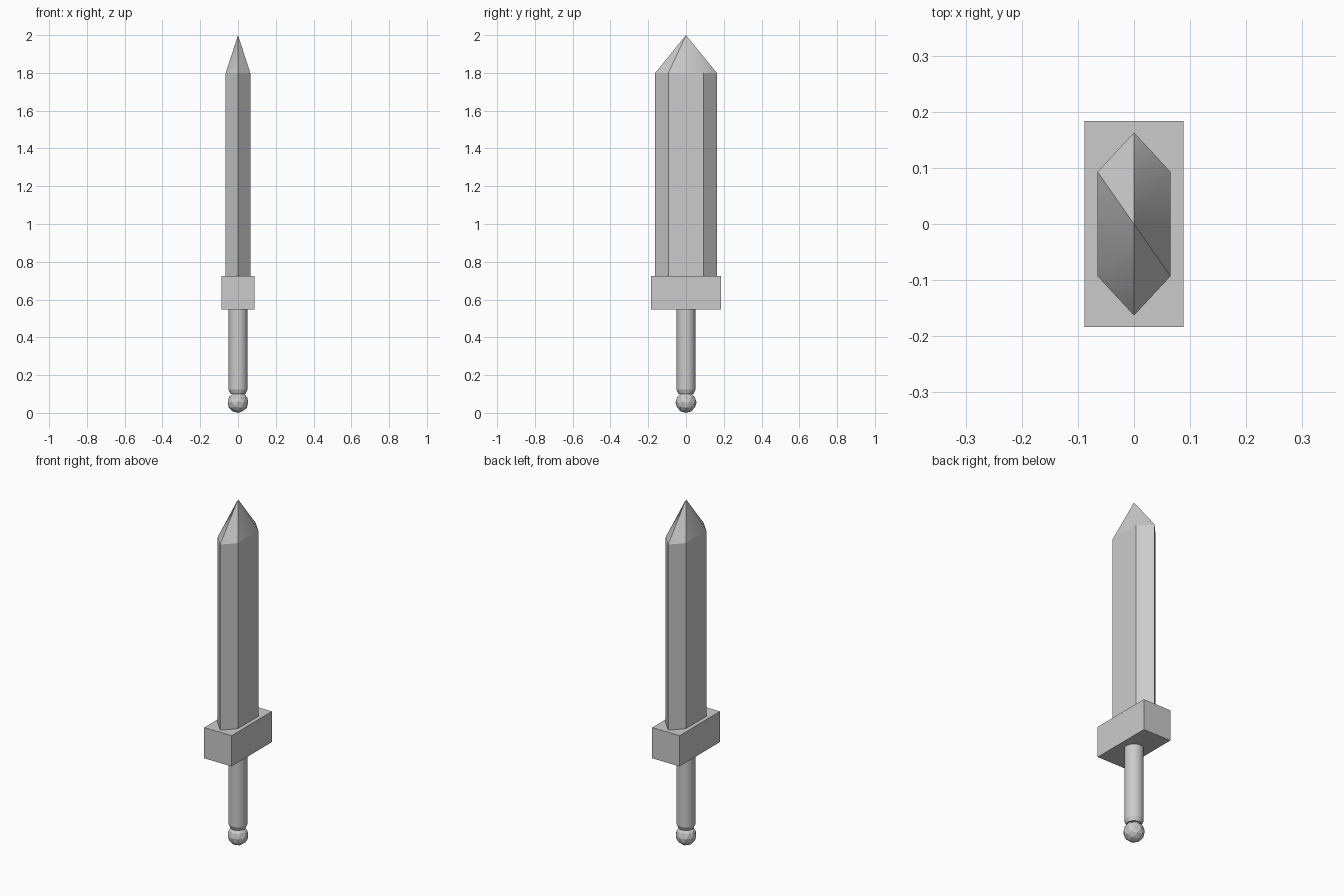
import bpy, bmesh, math

if "Cube" in bpy.data.objects:
    bpy.data.objects.remove(bpy.data.objects["Cube"])

steel = bpy.data.materials.new("plain grey")
steel.diffuse_color = (0.6, 0.6, 0.6, 1.0)
steel.use_nodes = True
steel.node_tree.nodes["Principled BSDF"].inputs["Base Color"].default_value = steel.diffuse_color


def make_object(name, bm):
    bmesh.ops.recalc_face_normals(bm, faces=bm.faces)
    mesh = bpy.data.meshes.new(name)
    bm.to_mesh(mesh)
    bm.free()
    mesh.materials.append(steel)
    obj = bpy.data.objects.new(name, mesh)
    bpy.context.collection.objects.link(obj)
    return obj


# Blade: six-sided prism closed by a pointed tip
outline = [(0, -0.163), (0.065, -0.093), (0.065, 0.093),
           (0, 0.163), (-0.065, 0.093), (-0.065, -0.093)]
bm = bmesh.new()
low = [bm.verts.new((x, y, 0.71)) for x, y in outline]
high = [bm.verts.new((x, y, 1.8)) for x, y in outline]
tip = bm.verts.new((0, 0, 2.0))
bm.faces.new(low[::-1])
for i in range(6):
    j = (i + 1) % 6
    bm.faces.new((low[i], low[j], high[j], high[i]))
    bm.faces.new((high[i], high[j], tip)).smooth = True
# Two opposite tip ridges are soft, every other edge is crisp
for edge in bm.edges:
    soft = tip in edge.verts and (high[2] in edge.verts or high[5] in edge.verts)
    edge.smooth = soft
make_object("blade", bm)

# Guard: plain block
bm = bmesh.new()
bmesh.ops.create_cube(bm, size=1)
bmesh.ops.scale(bm, vec=(0.176, 0.368, 0.178), verts=bm.verts)
bmesh.ops.translate(bm, vec=(0, 0, 0.636), verts=bm.verts)
make_object("guard", bm)

# Grip: round bar with a chamfered lower end
bm = bmesh.new()
sides = 32
rings = []
for radius, z in [(0.04, 0.10), (0.05, 0.123), (0.05, 0.56)]:
    rings.append([bm.verts.new((radius * math.cos(2 * math.pi * k / sides),
                                radius * math.sin(2 * math.pi * k / sides), z))
                  for k in range(sides)])
for a, b in zip(rings, rings[1:]):
    for k in range(sides):
        n = (k + 1) % sides
        bm.faces.new((a[k], a[n], b[n], b[k])).smooth = True
for ring in (rings[0], rings[-1]):
    bm.faces.new(ring)
for edge in bm.edges:
    if abs(edge.verts[0].co.z - edge.verts[1].co.z) < 1e-5:
        edge.smooth = False
make_object("grip", bm)

# Pommel: faceted ball
bm = bmesh.new()
bmesh.ops.create_icosphere(bm, subdivisions=2, radius=0.056)
bmesh.ops.translate(bm, vec=(0, 0, 0.056), verts=bm.verts)
make_object("pommel", bm)
